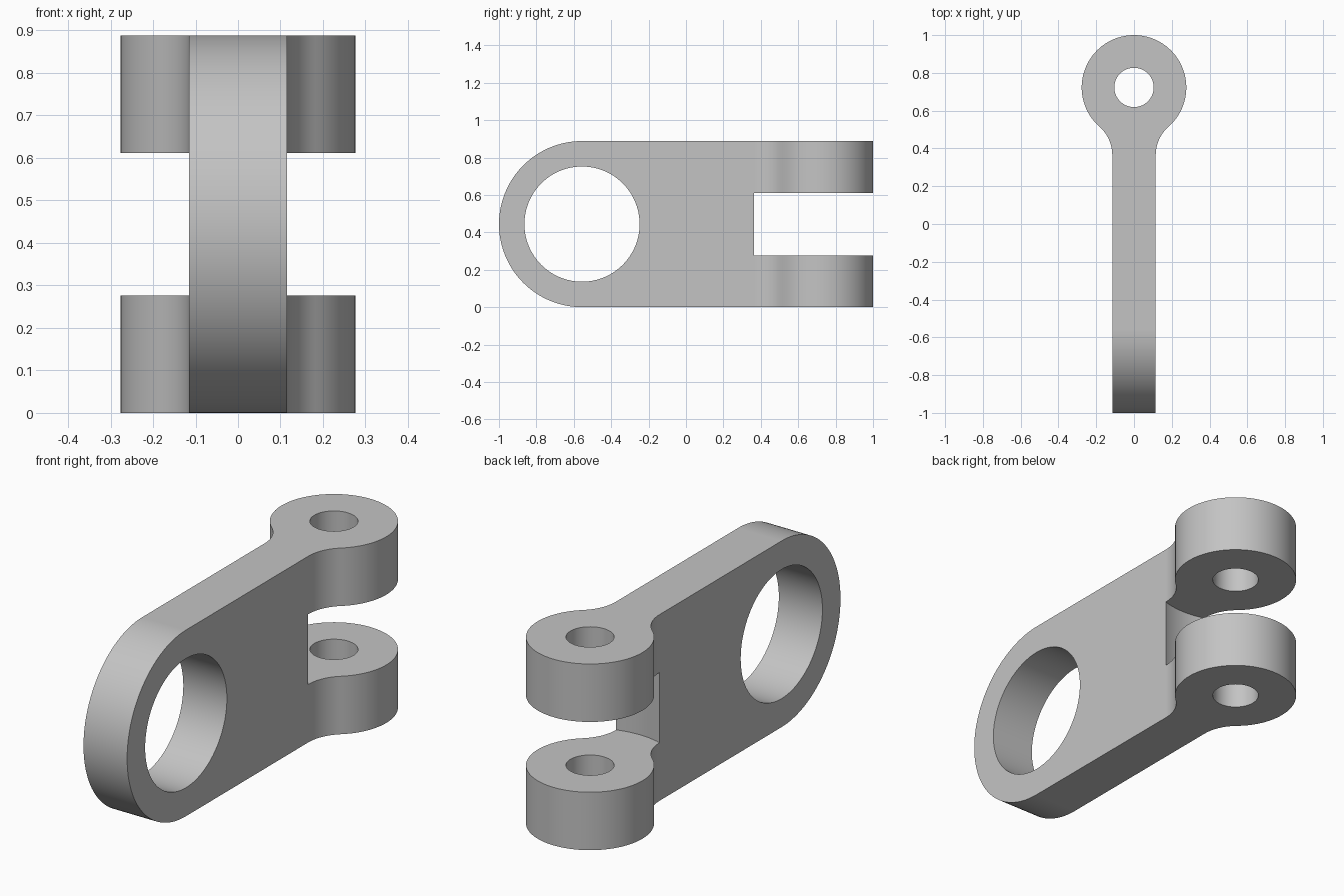
import bpy, bmesh
from math import pi, cos, sin, atan2, hypot
from mathutils import Matrix

cube = bpy.data.objects.get("Cube")
if cube:
    bpy.data.objects.remove(cube, do_unlink=True)

HEIGHT = 0.888
MID = HEIGHT / 2
HALF_WIDTH = 0.115
EYE_Y, EYE_HOLE = -1 + MID, 0.308
PIN_Y, PIN_HOLE, BOSS_R = 0.723, 0.104, 0.277
SLOT_HALF, SLOT_R = 0.1675, 0.378

steel = bpy.data.materials.new("light grey steel")
steel.use_nodes = True
grey = (0.55, 0.55, 0.55, 1)
steel.diffuse_color = grey
steel.node_tree.nodes["Principled BSDF"].inputs["Base Color"].default_value = grey


def arc(cx, cy, r, a, b, n):
    return [(cx + r * cos(a + (b - a) * i / n), cy + r * sin(a + (b - a) * i / n))
            for i in range(n + 1)]


def finish(name, bm):
    bmesh.ops.recalc_face_normals(bm, faces=bm.faces)
    mesh = bpy.data.meshes.new(name)
    bm.to_mesh(mesh)
    bm.free()
    mesh.materials.append(steel)
    obj = bpy.data.objects.new(name, mesh)
    bpy.context.collection.objects.link(obj)
    return obj


def prism(name, points, depth):
    """Extrude a list of 3D outline points along a vector."""
    bm = bmesh.new()
    face = bm.faces.new([bm.verts.new(p) for p in points])
    extruded = bmesh.ops.extrude_face_region(bm, geom=[face])["geom"]
    verts = [v for v in extruded if isinstance(v, bmesh.types.BMVert)]
    bmesh.ops.translate(bm, verts=verts, vec=depth)
    return finish(name, bm)


def cylinder(name, radius, depth, y, z, along_x=False):
    bm = bmesh.new()
    turn = Matrix.Rotation(pi / 2, 4, 'Y') if along_x else Matrix()
    bmesh.ops.create_cone(bm, cap_ends=True, segments=96, radius1=radius, radius2=radius,
                          depth=depth, matrix=Matrix.Translation((0, y, z)) @ turn)
    return finish(name, bm)


def cut(target, tool, operation='DIFFERENCE'):
    mod = target.modifiers.new(tool.name, 'BOOLEAN')
    mod.object, mod.operation, mod.solver = tool, operation, 'EXACT'
    bpy.context.view_layer.objects.active = target
    bpy.ops.object.modifier_apply(modifier=mod.name)
    bpy.data.objects.remove(tool, do_unlink=True)


# Plan outline: narrow arm, concave fillets and a round boss
fillet_y = 0.365
dy = PIN_Y - fillet_y
fillet_r = (HALF_WIDTH**2 + dy**2 - BOSS_R**2) / (2 * (BOSS_R - HALF_WIDTH))
fillet_x = HALF_WIDTH + fillet_r
half = [(HALF_WIDTH, -1.1)]
half += arc(fillet_x, fillet_y, fillet_r, pi, atan2(dy, -fillet_x), 14)
half += arc(0, PIN_Y, BOSS_R, atan2(-dy, fillet_x), pi / 2, 40)[1:]
plan = half + [(-x, y) for x, y in reversed(half[:-1])]
link = prism("clevis_link", [(x, y, -0.1) for x, y in plan], (0, 0, HEIGHT + 0.2))

# Side outline: rounded eye end, straight towards the fork
side = arc(EYE_Y, MID, MID, pi / 2, 3 * pi / 2, 64) + [(1.1, 0), (1.1, HEIGHT)]
cut(link, prism("side_shape", [(-0.4, y, z) for y, z in side], (0.8, 0, 0)), 'INTERSECT')

# Large eye, pin holes and the rounded fork slot
cut(link, cylinder("eye_hole", EYE_HOLE, 1, EYE_Y, MID, along_x=True))
cut(link, cylinder("fork_slot", SLOT_R, 2 * SLOT_HALF, PIN_Y, MID))
cut(link, cylinder("pin_hole", PIN_HOLE, 2, PIN_Y, MID))

# Smooth round walls with crisp rims
bpy.ops.object.select_all(action='DESELECT')
link.select_set(True)
bpy.context.view_layer.objects.active = link
bpy.ops.object.shade_smooth_by_angle(angle=pi / 6)
normals = link.modifiers.new("clean_normals", 'WEIGHTED_NORMAL')
normals.keep_sharp = True
